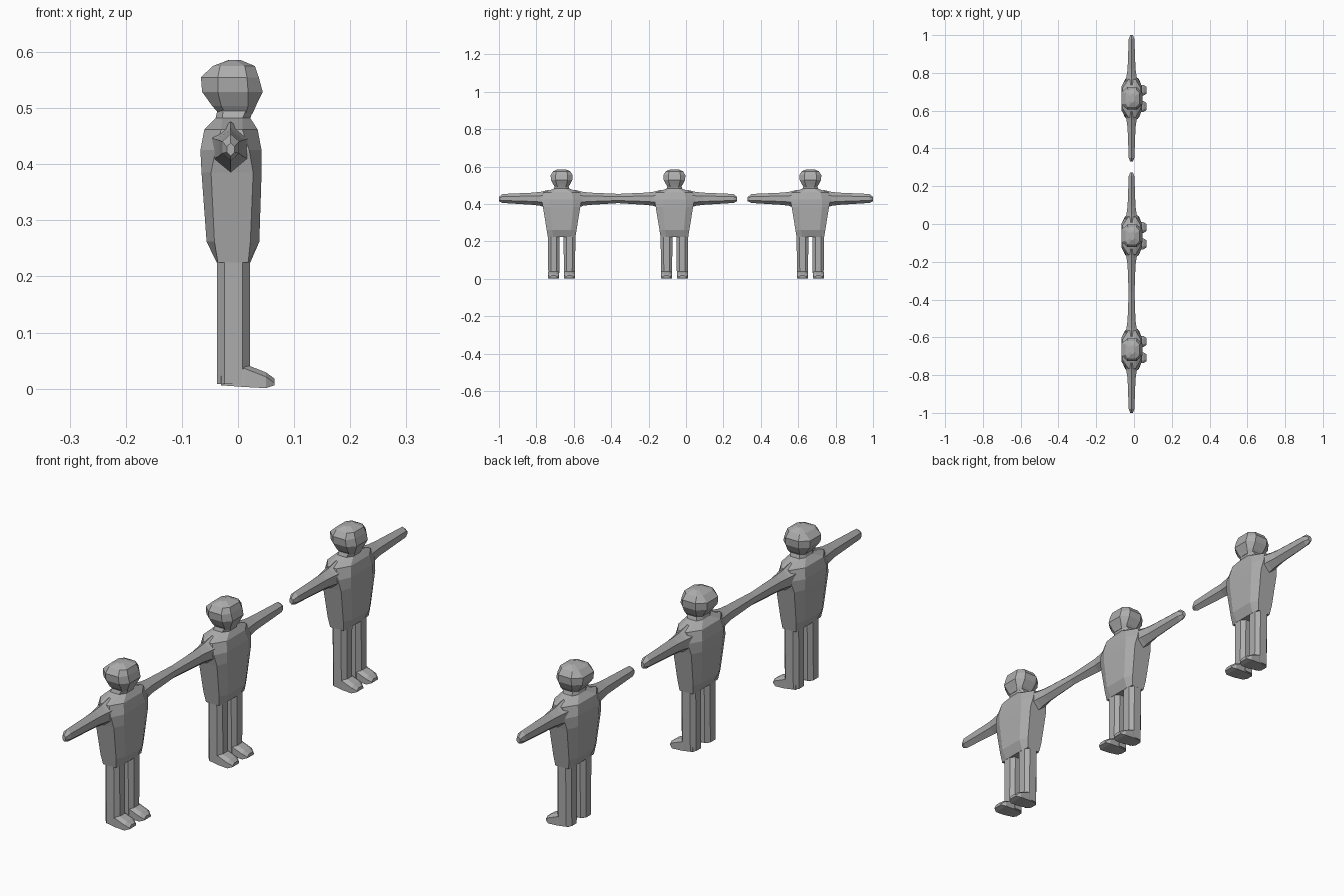
import bpy, bmesh

if "Cube" in bpy.data.objects:
    bpy.data.objects.remove(bpy.data.objects["Cube"])

grey = bpy.data.materials.new("plain grey")
grey.diffuse_color = (0.42, 0.42, 0.42, 1)
grey.use_nodes = True
grey.node_tree.nodes["Principled BSDF"].inputs["Base Color"].default_value = grey.diffuse_color


def loft(name, rings):
    """Skin a list of equal-length rings and cap both ends."""
    bm = bmesh.new()
    loops = [[bm.verts.new(p) for p in r] for r in rings]
    n = len(loops[0])
    for a, b in zip(loops, loops[1:]):
        for i in range(n):
            j = (i + 1) % n
            bm.faces.new((a[i], a[j], b[j], b[i]))
    bm.faces.new(loops[0][::-1])
    bm.faces.new(loops[-1])
    bmesh.ops.recalc_face_normals(bm, faces=bm.faces)
    me = bpy.data.meshes.new(name)
    bm.to_mesh(me)
    bm.free()
    me.materials.append(grey)
    return me


def chamfered(z, xb, xf, sb, sf, inner, outer):
    """Eight-sided level ring: flat front and back, chamfers to narrower sides."""
    return [(xf, -inner, z), (xf, inner, z), (sf, outer, z), (sb, outer, z),
            (xb, inner, z), (xb, -inner, z), (sb, -outer, z), (sf, -outer, z)]


# torso: crotch, hips, armpits, chest, shoulders, neck
torso = loft("torso", [chamfered(*r) for r in (
    (0.225, -0.038, 0.022, -0.036, 0.018, 0.045, 0.074),
    (0.262, -0.056, 0.038, -0.042, 0.022, 0.050, 0.080),
    (0.385, -0.065, 0.042, -0.048, 0.027, 0.062, 0.100),
    (0.425, -0.067, 0.042, -0.040, 0.020, 0.062, 0.108),
    (0.462, -0.060, 0.035, -0.030, 0.008, 0.055, 0.100),
    (0.482, -0.040, 0.022, -0.028, 0.008, 0.020, 0.042),
    (0.500, -0.036, 0.028, -0.026, 0.016, 0.020, 0.036))])

# head: chin, jaw, cheeks, brow, crown
head = loft("head", [chamfered(*r) for r in (
    (0.490, -0.034, 0.026, -0.022, 0.014, 0.020, 0.034),
    (0.504, -0.046, 0.032, -0.030, 0.018, 0.026, 0.044),
    (0.529, -0.064, 0.044, -0.036, 0.018, 0.032, 0.057),
    (0.555, -0.066, 0.037, -0.036, 0.016, 0.032, 0.059),
    (0.575, -0.045, 0.030, -0.032, 0.012, 0.028, 0.046),
    (0.586, -0.016, 0.004, -0.014, -0.006, 0.012, 0.022))])


# arm: hexagonal tube stretched straight out to the side
def arm_ring(s, y, half, low, high):
    mid, c = (low + high) / 2, -0.013
    q = (high - low) * 0.22
    return [(c, s * y, high), (c + half, s * y, mid + q), (c + half, s * y, mid - q),
            (c, s * y, low), (c - half, s * y, mid - q), (c - half, s * y, mid + q)]


def arm(s):
    return loft("arm", [arm_ring(s, *r) for r in (
        (0.070, 0.036, 0.375, 0.476),
        (0.115, 0.027, 0.391, 0.465),
        (0.155, 0.021, 0.396, 0.461),
        (0.315, 0.015, 0.406, 0.454),
        (0.335, 0.007, 0.415, 0.438))])


# leg: eight-sided column, slightly tapered into the hips
def leg(s):
    def ring(z, hx, hy):
        return [(x - 0.008, y + s * 0.042, z) for x, y, z in
                chamfered(z, -hx, hx, -hx * 0.55, hx * 0.55, hy * 0.5, hy)]
    return loft("leg", [ring(0.008, 0.029, 0.029), ring(0.235, 0.029, 0.032),
                        ring(0.255, 0.026, 0.030)])


# foot: wedge running forward from the ankle
def foot(s):
    def ring(x, hy, low, high):
        y = s * 0.043
        return [(x, y - hy, low), (x, y + hy, low), (x, y + hy, high - 0.008),
                (x, y + hy * 0.5, high), (x, y - hy * 0.5, high), (x, y - hy, high - 0.008)]
    return loft("foot", [ring(-0.030, 0.022, 0.006, 0.030), ring(0.012, 0.029, 0.003, 0.044),
                         ring(0.050, 0.029, 0.001, 0.029), ring(0.065, 0.019, 0.006, 0.018)])


parts = {"torso": torso, "head": head}
for side, s in (("left", 1), ("right", -1)):
    parts[side + "_arm"] = arm(s)
    parts[side + "_leg"] = leg(s)
    parts[side + "_foot"] = foot(s)

# three identical figures in a row
for k, y in enumerate((-0.665, -0.062, 0.665)):
    for name, mesh in parts.items():
        ob = bpy.data.objects.new(f"figure_{k + 1}_{name}", mesh)
        ob.location = (0, y, 0)
        bpy.context.collection.objects.link(ob)
